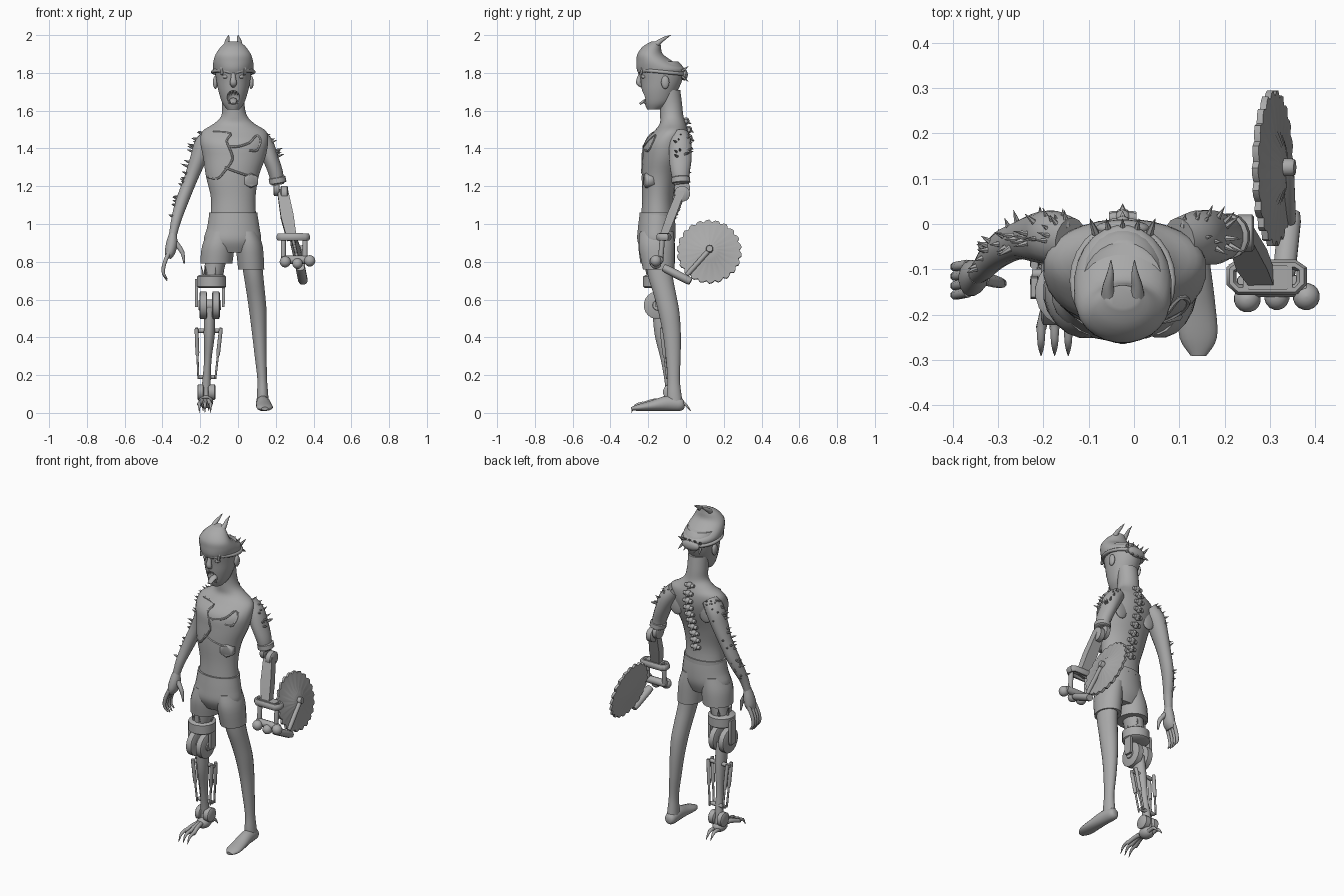
import bpy, math, random
from mathutils import Vector

random.seed(4)
cube = bpy.data.objects.get("Cube")
if cube:
    bpy.data.objects.remove(cube, do_unlink=True)

UNIT = 0.01          # all sizes below are in hundredths
MID = -2.5           # the body's middle line
AXES = {"X": Vector((1, 0, 0)), "Y": Vector((0, 1, 0)), "Z": Vector((0, 0, 1))}
made = []

grey = bpy.data.materials.new("worn grey")
grey.use_nodes = True
grey.diffuse_color = (0.4, 0.4, 0.4, 1)
grey.node_tree.nodes["Principled BSDF"].inputs["Base Color"].default_value = grey.diffuse_color


def smooth_path(path, steps):
    """Catmull-Rom interpolation of positions and radii."""
    result = []
    for i in range(len(path) - 1):
        p0, p1, p2 = path[max(i - 1, 0)], path[i], path[i + 1]
        p3 = path[min(i + 2, len(path) - 1)]
        for k in range(steps):
            t = k / steps
            result.append([b + t * (c - a) / 2
                           + t * t * (a - 2.5 * b + 2 * c - d / 2)
                           + t ** 3 * (1.5 * (b - c) + (d - a) / 2)
                           for a, b, c, d in zip(p0, p1, p2, p3)])
    return result + [list(path[-1])]


def part(name, tubes, sides=16, steps=1, flat=False, ref=None, jag=None):
    """Skin rings (x, y, z, width[, depth]) into closed tubes of one object."""
    verts, faces = [], []
    for path in tubes:
        path = [tuple(p) if len(p) == 5 else (*p, p[3]) for p in path]
        path = smooth_path(path, steps) if steps > 1 else path
        centres = [Vector(p[:3]) for p in path]
        whole = centres[-1] - centres[0]
        guide = AXES[ref or ("Y" if abs(whole.x) > 0.8 * whole.length else "X")]
        base = len(verts)
        for i, p in enumerate(path):
            along = centres[min(i + 1, len(path) - 1)] - centres[max(i - 1, 0)]
            along = AXES["Z"] if flat else along.normalized()
            side = (guide - along * guide.dot(along)).normalized()
            up = along.cross(side)
            fit = 1 / math.cos(math.pi / sides) if sides == 4 else 1
            for k in range(sides):
                angle = (k + 0.5) * math.tau / sides
                r = fit * (jag(k) if jag else 1)
                verts.append((centres[i] + side * max(p[3], 0.05) * r * math.cos(angle)
                              + up * max(p[4], 0.05) * r * math.sin(angle)) * UNIT)
        for i in range(len(path) - 1):
            for k in range(sides):
                a, b = base + i * sides + k, base + i * sides + (k + 1) % sides
                faces.append((a, b, b + sides, a + sides))
        last = base + (len(path) - 1) * sides
        faces.append(tuple(range(base + sides - 1, base - 1, -1)))
        faces.append(tuple(range(last, last + sides)))
    mesh = bpy.data.meshes.new(name)
    mesh.from_pydata(verts, [], faces)
    mesh.materials.append(grey)
    obj = bpy.data.objects.new(name, mesh)
    bpy.context.collection.objects.link(obj)
    made.append(obj)
    return obj


def ball(x, y, z, a, b=None, h=None):
    b, h = b or a, h or a
    turns = [math.pi * (k / 10 - 0.5) for k in range(11)]
    return [(x, y, z + h * math.sin(t), a * math.cos(t), b * math.cos(t)) for t in turns]


def drum(p, q, r, s=None):
    """Cylinder between two points with chamfered ends."""
    p, q, s = Vector(p), Vector(q), s or r
    return [(*p.lerp(q, t), r * k, s * k) for t, k in ((0, .85), (.12, 1), (.88, 1), (1, .85))]


def spike(p, q, r):
    return [(*p, r), (*Vector(p).lerp(Vector(q), 0.5), r * 0.65), (*q, 0.05)]


def thorns(name, arm, count, sign, length):
    """Random spikes on the outer and back faces of an arm."""
    result = []
    for _ in range(count):
        i = random.randrange(len(arm) - 1)
        core = Vector(arm[i][:3]).lerp(Vector(arm[i + 1][:3]), random.random())
        t = random.uniform(-0.6, 1.6)
        out = Vector((sign * math.cos(t), math.sin(t), 0.35)).normalized()
        result.append(spike(core + out * arm[i][3] * 0.8,
                            core + out * (arm[i][3] + length * random.uniform(0.6, 1)), 0.8))
    part(name, result, sides=6)


# Torso and neck
torso = part("torso", [[
    (MID, -15, 100, 12.5, 9), (MID, -15, 113, 11.8, 8.3), (-3, -14, 125, 14, 9.5),
    (-2, -12, 135, 16.5, 11), (-2, -10.5, 143, 18, 11.5), (-2, -8, 149, 17, 9),
    (-2, -7, 153, 11, 7), (-2, -7.5, 157, 7, 6.2), (MID, -8, 163, 6, 6),
    (MID, -9, 171, 6, 6)]], sides=28, steps=4, flat=True)
bpy.context.view_layer.update()


def skin_y(x, z, side):
    """Depth of the torso surface, seen from the front (-1) or back (1)."""
    hit, place, _, _ = torso.ray_cast(Vector((x * UNIT, side, z * UNIT)), Vector((0, -side, 0)))
    return place.y / UNIT if hit else -10


# Scars, belly plate, shoulder blades and exposed spine
scars = [[(-13, 149), (-4, 148), (-6, 144), (-4, 139), (-3, 134), (-7, 128), (-11, 124), (-16, 125)],
         [(-7, 130), (-2, 128), (4, 126), (9, 125)],
         [(-5, 141), (0, 141), (6, 143), (10, 147), (12, 144), (10, 139), (6, 139)]]
part("chest_scars", [[(x, skin_y(x, z, -1), z, 0.6) for x, z in s] for s in scars],
     sides=6, steps=3, ref="Y")
y = skin_y(6, 123, -1)
part("belly_plate", [drum((6, y + 4, 123), (7, y - 0.8, 123), 4.5, 4)], sides=6)
part("shoulder_blades", [ball(x, skin_y(x, 139, 1), 139, 4.5, 1.2, 6) for x in (-12, 8)])
spine = []
for i in range(10):
    z = 114 + i * 4.5
    y = skin_y(MID, z, 1) + 0.6
    spine += [ball(MID, y, z, 1.8, 1.8, 2), drum((MID - 3, y, z), (MID + 3, y, z), 1.2),
              spike((MID, y, z), (MID, y + 2.8, z - 1.5), 1.1)]
part("spine", spine, sides=10)

# Head with an open mouth
head = part("head", [[
    (MID, -17, 160.5, 3.2, 3.5), (MID, -15, 164, 5.8, 7), (MID, -14, 170, 7.8, 9.3),
    (MID, -13, 176, 9, 11), (MID, -13, 182, 9.7, 12), (MID, -14, 186, 9, 10)]],
    sides=28, steps=4, flat=True)
cutter = part("mouth_cutter", [ball(MID, -22.5, 167, 3.4, 4.5, 3.8)])
cutter.hide_render = True
cut = head.modifiers.new("mouth", "BOOLEAN")
cut.object, cut.operation, cut.solver = cutter, "DIFFERENCE", "EXACT"
bpy.context.view_layer.objects.active = head
bpy.ops.object.modifier_apply(modifier=cut.name)
made.remove(cutter)
bpy.data.objects.remove(cutter, do_unlink=True)

part("tongue", [[(MID, -17, 165, 2), (MID, -21, 165.5, 2, 1), (MID, -24.5, 163.5, 1.2, .6)]], steps=3)
teeth = [-2.2, -0.8, 0.8, 2.2]
part("teeth", [spike((MID + t, -21.5, z), (MID + t, -22, z + d), 0.7)
               for t in teeth for z, d in ((170.5, -2.5), (163.8, 2))], sides=6)
part("nose", [[(MID, -23.5, 181, 1), (MID, -24.6, 177, 1.4), (MID, -25, 174.5, 1.9, 1.4),
               (MID, -23, 173, 1)]], steps=3)
pair = (-1, 1)
part("eyes", [ball(MID + s * 4, -22, 178, 1.8, 1.8, 1.2) for s in pair])
part("brows", [[(MID + s, -24.6, 180, .8), (MID + s * 4, -24, 181, 1), (MID + s * 7.5, -21, 181, .8)]
               for s in pair], sides=8, steps=3)
part("ears", [ball(MID + s * 9.5, -11, 175, 1.3, 2.2, 3.5) for s in pair])

# Hood with two curled horns and a stitched rim
part("hood", [[(MID, -13, 180, 10.2, 12.5), (MID, -13.5, 182.5, 10.8, 12.8),
               (MID, -16.5, 186, 10.6, 9.8), (MID, -19, 190, 9.3, 6.8),
               (MID, -18, 194, 6.5, 4.8), (MID, -16, 196.5, 3.6, 2.5)]],
     sides=24, steps=4, flat=True)
part("hood_horns", [[(MID + s * 3, -17, 194, 2), (MID + s * 3.2, -14, 196.5, 1.3),
                     (MID + s * 2.7, -11, 198.5, .8), (MID + s * 2.6, -8, 200, .1)]
                    for s in pair], sides=10, steps=3)
arc = [(MID + 10.8 * math.sin(t), -12.5 - 12 * math.cos(t), 180.5 - 1.2 * math.cos(t + math.pi), 1)
       for t in [math.tau * k / 24 for k in range(25)]]
part("hood_rim", [arc], sides=8, ref="Z")
part("rim_knob", [ball(MID, -1, 179, 6, 2, 3)])
part("rim_stitches", [spike((MID + x, -2, z), (MID + x * 1.2, 1.2, z + d), 0.9)
                      for x in (-6, -3, 0, 3, 6) for z, d in ((181, 2.5), (178, -2.5))]
     + [drum((MID + s * 6, -23, 184.5), (MID + s * 6, -24, 179), 0.8) for s in pair], sides=6)

# Right arm and clawed hand
right_arm = [(-14, -4, 147, 4.5, 5.5), (-18, -3, 142, 5.2, 6), (-21.2, -3, 134, 4.4, 5.5),
             (-25, -3.5, 124, 3.6, 4.3), (-28.5, -5, 115, 3.4, 4), (-31, -7, 108, 3.1, 3.5),
             (-33, -9.5, 101, 2.6, 2.8), (-34.5, -11, 94, 2.1, 2.3)]
part("right_arm", [right_arm], steps=4)
part("right_palm", [[(-34.5, -11, 95, 2, 2.2), (-35, -11.5, 90, 3, 3.5),
                     (-36, -12, 85, 2.8, 4), (-37, -12, 82, 1.5, 3)]], steps=3)
part("right_fingers", [[(-36.5, y, 85, 1.2), (-39, y * 1.04, 79, 1.1), (-39.5, y * 1.04, 74, .9),
                        (-37.5, y, 69.5 + abs(y + 12) / 2, .3)] for y in (-9, -11, -13, -15)]
     + [[(-33, -12, 90, 1.5), (-29.5, -13, 85, 1.2), (-28.5, -13, 79, .4)]], sides=8, steps=3)
thorns("right_shoulder_thorns", right_arm[:4], 22, -1, 3.5)
thorns("right_forearm_thorns", right_arm[3:7], 18, -1, 2.5)

# Left arm stump and elbow machine
left_arm = [(10, -4, 147, 4.5, 5.5), (14, -3, 142, 5, 6), (17.5, -3, 134, 4.2, 6),
            (20, -3, 127, 3.9, 5), (21, -2.5, 121, 3.4, 4)]
part("left_upper_arm", [left_arm], steps=4)
thorns("left_shoulder_thorns", left_arm[:3], 14, 1, 3.5)
part("left_cuff", [drum((20.6, -2.8, 125), (21.2, -2.6, 121.5), 4.6, 5)])
part("elbow_joint", [drum((18.8, -2, 119), (22, -2, 119), 4.2),
                     drum((22.5, -2, 116), (26.5, -2, 116), 4.2)])
part("left_forearm", [[(23.5, -2.5, 118, 2.8, 2), (26, -8, 104, 3.4, 2.3), (28.5, -12.5, 92, 2.6, 2)]],
     sides=4)

# Left wrist frame, grip and balls
corners = [(21.5, -10), (23, -9), (35.5, -9), (37, -10), (37, -13), (35.5, -14.5),
           (23, -14.5), (21.5, -13), (21.5, -10), (23, -9)]
part("wrist_frame", [[(x, y, 93, 2, 1.3) for x, y in corners]], sides=8, ref="Z")
part("wrist_plate", [drum((24, -11.8, 94), (35, -11.8, 94), 2.6, 1.2)], sides=4)
part("grip_posts", [drum((x, -12.5, 93), (x, -13.5, 80), 1.4) for x in (24, 35.5)], sides=10)
part("grip_bar", [drum((23, -14, 81), (38, -14, 81), 2.2)], sides=10)
part("grip_balls", [ball(25, -16.5, 80, 3), ball(38, -16, 80.5, 3), ball(31.5, -16, 79, 2.8, 3, 2.8)])

# Tilted saw blade and its swing arm
tilt = Vector((math.cos(0.23), 0, math.sin(0.23)))
hub = Vector((30.5, 12.3, 85.3))
profile = ((3, 2), (2.6, 5), (1.5, 8), (0.8, 17), (-0.6, 17), (-1.2, 8), (-1.8, 4))
part("saw_blade", [[(*(hub + tilt * t), r) for t, r in profile]], sides=66,
     jag=lambda k: (1, 1.02, 0.94)[k % 3])
part("saw_arm", [drum((33, -12, 77), (34.5, 2.5, 69.5), 2.6, 2.2),
                 drum((34.5, 0.5, 73), (34, 13, 87), 1.3),
                 drum((30, 12.5, 86), (35.5, 12.5, 87), 2)], sides=10)

# Shorts
part("shorts", [[(MID, -15.3, 105.5, 12.8, 9.3), (MID, -15.5, 98, 14, 10),
                 (-3, -15.8, 91, 15.2, 10), (-3, -15.5, 85, 11, 7.5)]],
     sides=24, steps=4, flat=True)
part("shorts_legs", [[(-9, -15.5, 96, 7, 9), (-10.5, -15.5, 88, 8.7, 9.8), (-11.5, -15, 79, 8.6, 9.2)],
                     [(4.5, -15.5, 96, 6, 9), (6, -15.5, 88, 7.2, 9.6), (7, -14.5, 76, 7, 8.4)]],
     sides=20, steps=4, flat=True)
part("waistband", [[(MID, -15.2, z, 12.9, 9.4) for z in (103.5, 106)]], sides=24, flat=True)

# Left leg and foot
part("left_leg", [[(7, -15, 82, 5.6, 7), (8.3, -13.5, 72, 5.2, 6.6), (9.6, -11, 62, 4.9, 6),
                   (10.6, -9, 53, 4.6, 5.6), (11.3, -7.5, 42, 3.9, 4.8), (12, -6.8, 30, 3.2, 4),
                   (12.8, -6.5, 18, 2.6, 3.3), (13, -6.3, 10, 3, 3.9), (13, -5.8, 4, 3.3, 4.4)]],
     sides=20, steps=4, flat=True)
part("left_foot", [[(12.7, -1, 4.5, 2, 2), (12.8, -3, 4.5, 3.3, 3.5), (13.2, -10, 5, 3.8, 4),
                    (13.8, -18, 3.8, 4.2, 2.8), (14.2, -25, 2.8, 4.2, 1.8),
                    (14.2, -29, 2.2, 1.8, 0.9)]], steps=4)

# Right leg: stump, collar, knee drums
part("right_stump", [[(-11.5, -15, 82, 5.8, 6.5), (-13.5, -15, 71, 5, 5.8)]], steps=4, flat=True)
part("stump_thorns", [spike((-13.5 + 5 * math.cos(t), -15 + 5 * math.sin(t), 72),
                            (-13.5 + 6 * math.cos(t), -15 + 7 * math.sin(t), 78), 0.9)
                      for t in range(6)], sides=6)
part("leg_collar", [drum((-14, -15, 66), (-14, -15, 73), 7.8)], sides=20)
part("knee_joint", [drum((-20.5, -15, 57), (-16.3, -15, 57), 7.4),
                    drum((-13.8, -15, 57), (-9.6, -15, 57), 7.4),
                    drum((-21, -15, 57), (-9, -15, 57), 3)], sides=20)
part("knee_straps", [drum((x, -14, 71), (x, -14, 56), 0.8, 2.5) for x in (-22, -7.8)], sides=4)

# Shin column, pistons and ankle
part("shin", [[(-15, -14, 56, 3, 4), (-15.2, -12.5, 42, 3, 4.2), (-16, -10.5, 28, 2, 2.8),
               (-16.8, -8.5, 14, 2.4, 2.5), (-17, -8, 7, 3, 3)]], steps=4)
pistons = []
for top, foot in ((-22, -21), (-9, -12)):
    for y in (-13, -9):
        a, b = Vector((top, y, 45)), Vector((foot, y + 3, 18))
        pistons += [drum(a, a.lerp(b, 0.55), 1.1), drum(a, b, 0.6)]
part("shin_pistons", pistons, sides=8)
part("piston_brackets", [drum((-22.5, -11, 43.5), (-8.5, -11, 43.5), 1.2),
                         drum((-21.5, -8, 19), (-11.5, -8, 19), 1.2)], sides=8)
part("ankle", [drum((-21.5, -8, 11), (-18, -8, 11), 4.2), drum((-16, -8, 11), (-12, -8, 11), 4.2),
               ball(-17, -9, 6, 4, 5, 3.5)])

# Clawed machine foot
toes = (-20.5, -17.5, -14.5)
part("toes", [[(-17, -9, 6, 1.6), ((x - 17) / 2, -16, 6.5, 1.3), (x, -23, 4.5, 1.2)] for x in toes],
     sides=8, steps=3)
part("claws", [[(x, -22.5, 5, 1.1), (x, -26.5, 4, .8), (x, -29, 0.1, .1)] for x in toes]
     + [[(x, -6, 5, 1.2), (x, -1, 5, 1), (x, 2.5, 1, .1)] for x in (-18.5, -15.5)], sides=8, steps=3)

# Smooth shading with crisp machine edges
bpy.ops.object.select_all(action="DESELECT")
for obj in made:
    obj.select_set(True)
bpy.context.view_layer.objects.active = torso
bpy.ops.object.shade_smooth_by_angle(angle=math.radians(47))
